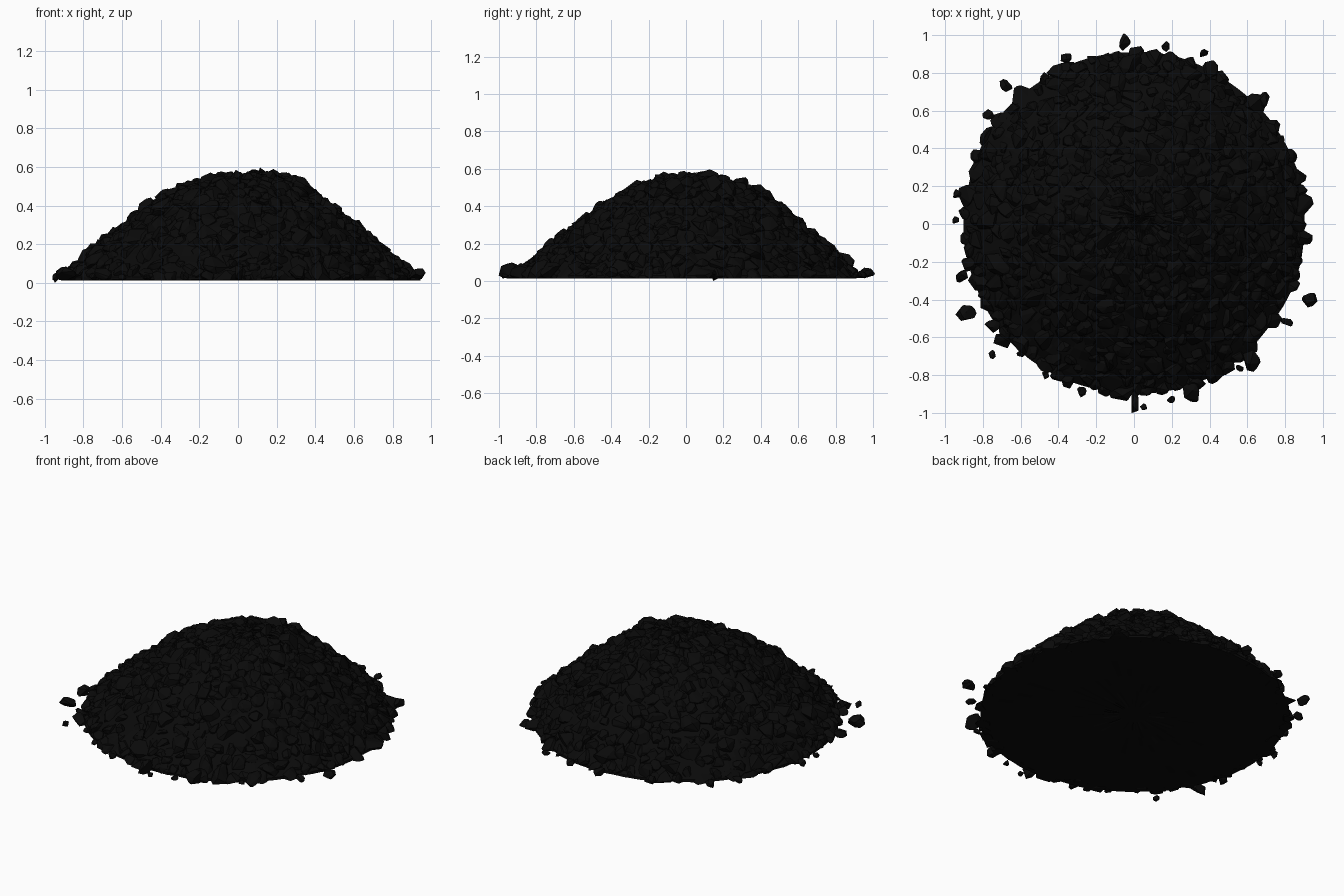
import bpy, bmesh, math, random
from mathutils import Vector, Euler, noise

if "Cube" in bpy.data.objects:
    bpy.data.objects.remove(bpy.data.objects["Cube"])

random.seed(11)
coal = bpy.data.materials.new("coal_black")
coal.diffuse_color = (0.003, 0.003, 0.003, 1)
coal.use_nodes = True
coal.node_tree.nodes["Principled BSDF"].inputs["Base Color"].default_value = coal.diffuse_color

PEAK = Vector((0.04, 0.04))
PROFILE = [(0, .555), (.2, .545), (.35, .49), (.5, .405), (.65, .305), (.76, .22), (.87, .135), (.95, .07), (1, .03)]
BASE = 0.012


def rim(a):
    # wobbly outline of the heap on the ground
    n = noise.noise(Vector((math.cos(a) * 2, math.sin(a) * 2, 3.1)))
    return Vector((math.cos(a), math.sin(a) + .005)) * (0.905 + 0.015 * n)


def height(t):
    for (t0, h0), (t1, h1) in zip(PROFILE, PROFILE[1:]):
        if t <= t1:
            return h0 + (h1 - h0) * (t - t0) / (t1 - t0)
    return PROFILE[-1][1]


def surface(t, a):
    p = PEAK.lerp(rim(a), t)
    bump = noise.noise(Vector((p.x * 3, p.y * 3, 0))) * 0.02 * (1 - t ** 4)
    return Vector((p.x, p.y, height(t) + bump))


def finish(bm, name):
    bmesh.ops.recalc_face_normals(bm, faces=bm.faces)
    me = bpy.data.meshes.new(name)
    bm.to_mesh(me)
    bm.free()
    me.materials.append(coal)
    ob = bpy.data.objects.new(name, me)
    bpy.context.collection.objects.link(ob)
    return ob


def add_rock(bm, loc, r, normal=Vector((0, 0, 1)), flat=0.75):
    # one angular lump: convex hull of points on a squashed, turned sphere
    tilt = normal.to_track_quat('Z', 'Y').to_matrix()
    turn = Euler((random.uniform(-.5, .5), random.uniform(-.5, .5), random.uniform(0, 6.28))).to_matrix()
    s = Vector((random.uniform(.95, 1.25), random.uniform(.8, 1.05), flat))
    verts = []
    for i in range(18):
        d = Vector([random.gauss(0, 1) for _ in range(3)]).normalized()
        p = loc + tilt @ turn @ (d * s * r)
        p.z = max(p.z, BASE + random.uniform(0, .002))
        verts.append(bm.verts.new(p))
    hull = bmesh.ops.convex_hull(bm, input=verts)
    junk = {g for g in hull["geom_interior"] + hull["geom_unused"] if isinstance(g, bmesh.types.BMVert)}
    bmesh.ops.delete(bm, geom=[v for v in junk if v.is_valid], context='VERTS')


# Solid heap under the lumps, with a slightly uneven underside
bm = bmesh.new()
RINGS, SEG = 22, 96
top = bm.verts.new(surface(0, 0))
prev = None
for i in range(1, RINGS + 1):
    ring = [bm.verts.new(surface(i / RINGS, 2 * math.pi * j / SEG)) for j in range(SEG)]
    for v in ring:
        v.co.z += random.uniform(-.012, .012) * (i < RINGS)
    for j in range(SEG):
        k = (j + 1) % SEG
        bm.faces.new((top, ring[j], ring[k]) if prev is None else (prev[j], ring[j], ring[k], prev[k]))
    prev = ring
for i in range(10, 0, -1):
    ring = [bm.verts.new((v.co.x * i / 10, v.co.y * i / 10, BASE + random.uniform(0, .006))) for v in prev] \
        if i == 10 else [bm.verts.new((v.co.x * i / (i + 1), v.co.y * i / (i + 1), BASE + random.uniform(0, .006)))
                         for v in prev]
    for j in range(SEG):
        k = (j + 1) % SEG
        bm.faces.new((prev[j], ring[j], ring[k], prev[k]))
    prev = ring
bm.faces.new(prev)
finish(bm, "heap_core")

# Lumps half sunk in the slope; the spacing is kept even by rejection
placed = []
bm = bmesh.new()
for _ in range(6000):
    t, a = math.sqrt(random.random()), random.uniform(0, 2 * math.pi)
    r = random.choice((.04, .045, .05, .06, .07))
    p = surface(t, a)
    if any((p - q).length < (r + s) * .6 for q, s in placed):
        continue
    placed.append((p, r))
    du = surface(min(t + .03, 1), a) - surface(max(t - .03, 0), a)
    dv = surface(t, a + .05) - surface(t, a - .05)
    n = du.cross(dv)
    n = n.normalized() if n.length > 1e-7 else Vector((0, 0, 1))
    if n.z < 0:
        n = -n
    add_rock(bm, p - n * r * random.uniform(.0, .3), r, n)
finish(bm, "coal_lumps")

# Loose lumps around the foot: x, y, radius
LOOSE = [(-.68, .73, .04), (-.77, .58, .03), (-.36, .88, .035), (-.05, .965, .04), (.17, .94, .03),
         (.37, .905, .025), (.69, .66, .036), (.78, .45, .022), (.83, .37, .022), (-.94, .16, .028),
         (-.945, .02, .022), (-.91, -.28, .045), (-.89, -.47, .047), (-.75, -.54, .042), (-.70, -.62, .047),
         (-.75, -.69, .027), (-.60, -.69, .022), (-.47, -.80, .022), (-.28, -.89, .032), (0, -.945, .055),
         (.05, -.97, .02), (.20, -.93, .022), (.31, -.89, .055), (.62, -.72, .06), (.56, -.76, .022),
         (.81, -.52, .028), (.93, -.40, .043), (-.83, .36, .042)]
bm = bmesh.new()
for x, y, r in LOOSE:
    add_rock(bm, Vector((x, y, BASE + r * .75)), r)
# the lowest point of the heap touches the ground
bm.verts.ensure_lookup_table()
min(bm.verts, key=lambda v: v.co.z).co.z = 0.0
finish(bm, "loose_lumps")
